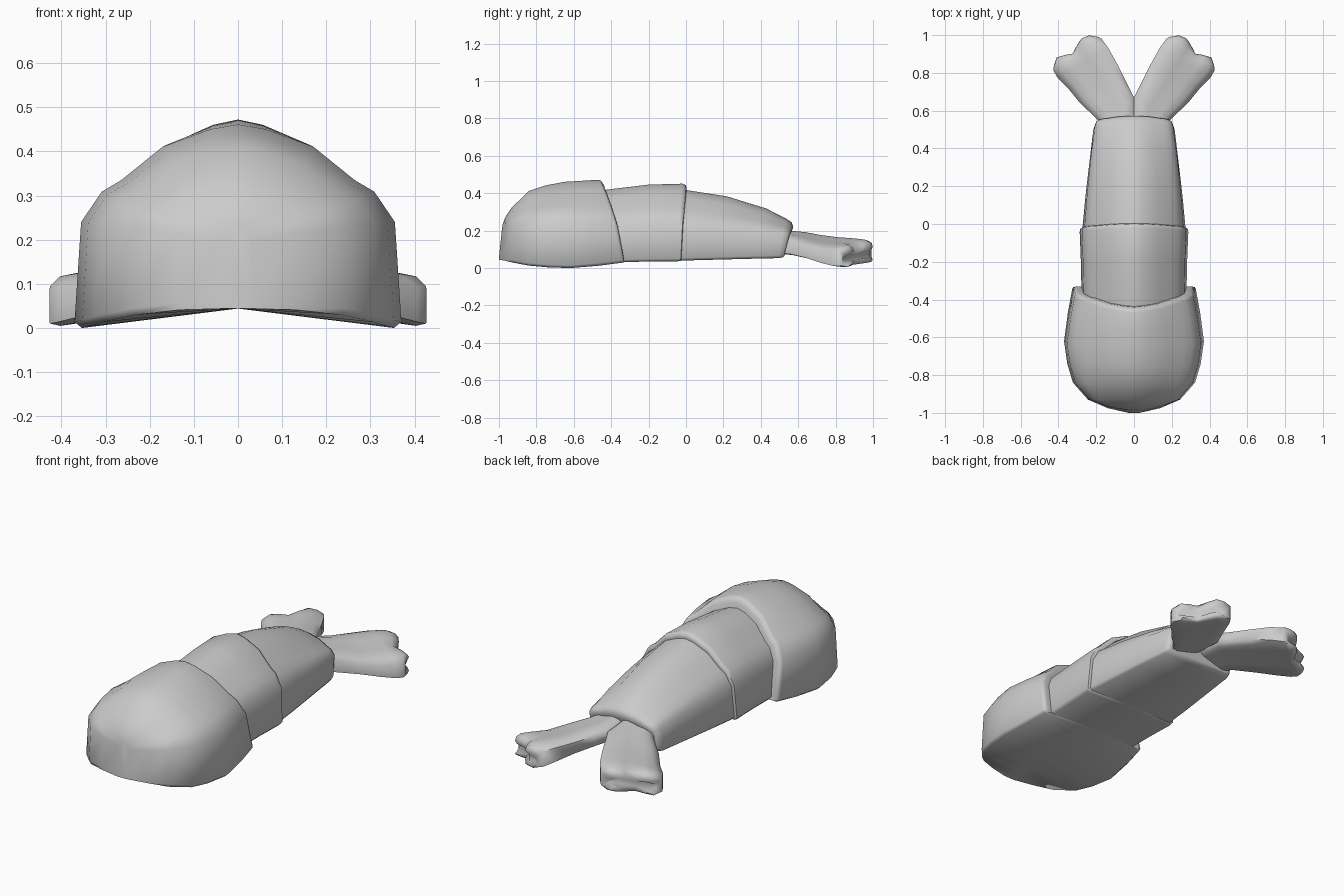
import bpy, bmesh, math
from mathutils import Vector


def loft(name, rings, mirror=False):
    """Skin closed rings with quads and cap both ends."""
    bm = bmesh.new()
    loops = [[bm.verts.new(p) for p in ring] for ring in rings]
    n = len(loops[0])
    for a, b in zip(loops, loops[1:]):
        for i in range(n):
            j = (i + 1) % n
            bm.faces.new((a[i], a[j], b[j], b[i]))
    bm.faces.new(loops[0])
    bm.faces.new(loops[-1])
    bmesh.ops.recalc_face_normals(bm, faces=bm.faces)
    me = bpy.data.meshes.new(name)
    bm.to_mesh(me)
    bm.free()
    for p in me.polygons:
        p.use_smooth = True
    me.set_sharp_from_angle(angle=math.radians(62))
    ob = bpy.data.objects.new(name, me)
    bpy.context.collection.objects.link(ob)
    if mirror:
        ob.modifiers.new("mirror", 'MIRROR')
    return ob


# Dome over a near-vertical wall: (width fraction, height fraction above wall)
DOME = [(.955, 0), (.83, .31), (.71, .43), (.46, .77), (.17, .95)]


def section(y_bottom, y_top, w, zb, zw, zt):
    # The underside is arched: its centre line stays near z = 0.045
    half = [(w * .95, zb), (w * .995, zb + .014)]
    half += [(w * fx, zw + (zt - zw) * fz) for fx, fz in DOME]
    pts = half + [(0, zt)] + [(-x, z) for x, z in reversed(half)]
    pts.append((0, max(.044, zb)))
    return [Vector((x, y_bottom + (y_top - y_bottom) * max(0, (z - zb) / (zt - zb)) ** 1.5, z))
            for x, z in pts]


def segment(name, stations):
    loft(name, [section(*s) for s in stations])


# Rounded front shell with a slanted rear rim
segment("front_shell", [
    (-1.0, -.98, .03, .044, .20, .235),
    (-.975, -.965, .14, .041, .215, .275),
    (-.93, -.93, .245, .030, .23, .325),
    (-.84, -.84, .325, .013, .235, .412),
    (-.74, -.75, .355, .004, .24, .442),
    (-.62, -.65, .372, 0, .24, .461),
    (-.47, -.55, .352, .012, .24, .467),
    (-.345, -.47, .329, .028, .235, .472),
    (-.333, -.455, .324, .03, .235, .468),
    (-.33, -.44, .305, .032, .225, .445),
    (-.335, -.435, .27, .036, .20, .405)])

# Middle band
segment("middle_shell", [
    (-.44, -.52, .27, .028, .22, .405),
    (-.33, -.40, .28, .032, .225, .422),
    (-.19, -.20, .283, .035, .23, .446),
    (-.045, -.02, .289, .036, .235, .451),
    (-.028, .0, .288, .038, .232, .443),
    (-.025, .004, .278, .040, .225, .425),
    (-.03, .0, .25, .042, .2, .40)])

# Tapering rear band with a slanted end face
segment("rear_shell", [
    (-.08, -.06, .274, .040, .22, .425),
    (-.02, 0, .274, .040, .22, .417),
    (.13, .22, .26, .044, .21, .383),
    (.32, .43, .238, .049, .20, .318),
    (.495, .535, .217, .053, .185, .265),
    (.52, .565, .209, .058, .178, .245),
    (.527, .573, .195, .068, .168, .22),
    (.525, .567, .165, .085, .155, .20)])


# Forked tail fins, tilted sheets with the inner edge high and the outer low.
# Stations: inner edge, outer edge, bottom z in/out, top z in/out, lobe bulge
T = [0, .1, .24, .4, .57, .72, .88, 1]
BULGE = [.2, .8, 1, .65, .12, .55, .85, .2]
CROWN = [-.018, 0, .012, .012, .008, .01, .004, -.014]


def fin_ring(inner, outer, zbi, zbo, zti, zto, bulge):
    a, b = Vector(inner), Vector(outer)
    d = (b - a).normalized()
    fwd = Vector((-d.y, d.x))
    top, bottom = [], []
    for t, c, k in zip(T, CROWN, BULGE):
        p = a.lerp(b, t) + fwd * bulge * k
        zb = zbi + (zbo - zbi) * t
        zt = zti + (zto - zti) * t
        zt -= bulge * .5 * (1 - k) * (.2 < t < .9)
        top.append(Vector((p.x, p.y, zt + c)))
        bottom.append(Vector((p.x, p.y, zb + (.01 if t in (0, 1) else 0))))
    return top + bottom[::-1]


loft("tail_fin", [fin_ring(*s) for s in [
    ((0, .52), (.165, .50), .115, .07, .20, .165, 0),
    ((0, .67), (.195, .555), .105, .065, .187, .155, 0),
    ((.035, .74), (.285, .64), .095, .045, .178, .125, 0),
    ((.085, .84), (.35, .72), .08, .018, .168, .105, 0),
    ((.135, .93), (.405, .775), .056, .004, .16, .105, .006),
    ((.168, .975), (.422, .805), .04, 0, .15, .11, .024),
    ((.182, .984), (.423, .821), .038, .003, .138, .102, .038),
    ((.196, .985), (.415, .832), .048, .015, .118, .085, .044),
    ((.215, .97), (.40, .832), .062, .032, .10, .07, .044)]], mirror=True)

bpy.context.view_layer.update()
